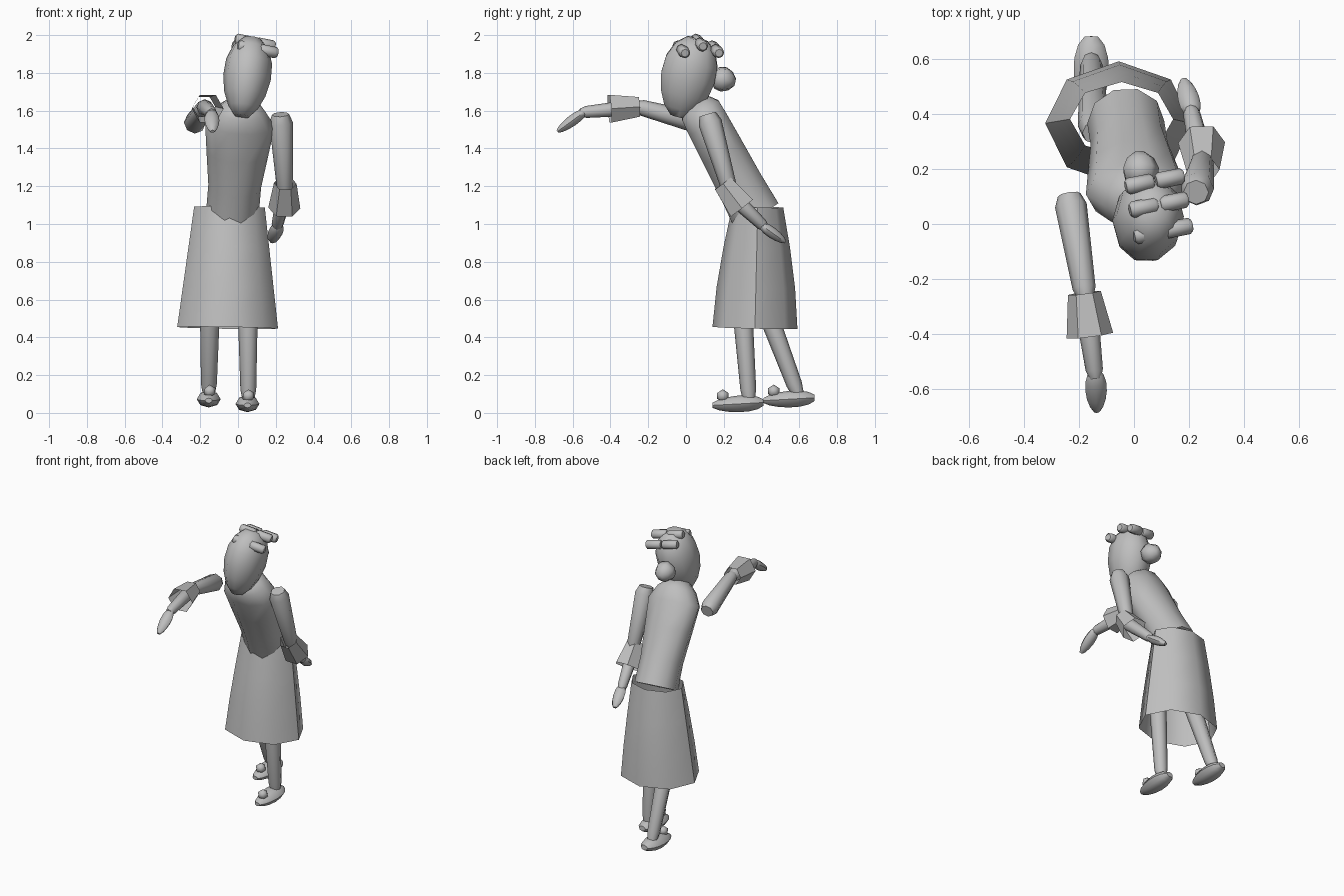
import bpy
import bmesh
import math
from mathutils import Vector

default_cube = bpy.data.objects.get("Cube")
if default_cube:
    bpy.data.objects.remove(default_cube, do_unlink=True)

shade = 0.52
grey = bpy.data.materials.new("plain grey")
grey.use_nodes = True
grey.diffuse_color = (shade, shade, shade, 1)
grey.node_tree.nodes["Principled BSDF"].inputs["Base Color"].default_value = grey.diffuse_color


def finish(name, bm):
    """Turn a bmesh into a smooth shaded object that keeps its sharp edges."""
    bmesh.ops.recalc_face_normals(bm, faces=bm.faces)
    mesh = bpy.data.meshes.new(name)
    bm.to_mesh(mesh)
    bm.free()
    mesh.materials.append(grey)
    part = bpy.data.objects.new(name, mesh)
    bpy.context.collection.objects.link(part)
    bpy.ops.object.select_all(action="DESELECT")
    part.select_set(True)
    bpy.context.view_layer.objects.active = part
    bpy.ops.object.shade_smooth_by_angle(angle=math.radians(50))


def loft(name, start, end, profile, sides=8, capped=True):
    """Skin elliptical rings (fraction, half width, half depth) from start to end."""
    start, end = Vector(start), Vector(end)
    axis = (end - start).normalized()
    sideways = abs(axis.x) > abs(axis.y) + abs(axis.z)
    reference = Vector((0, 1, 0)) if sideways else Vector((1, 0, 0))
    across = (reference - axis * reference.dot(axis)).normalized()
    depthwise = axis.cross(across)
    bm = bmesh.new()
    loops = []
    for fraction, width, depth in profile:
        centre = start.lerp(end, fraction)
        angles = [math.tau * corner / sides for corner in range(sides)]
        loops.append([
            bm.verts.new(centre + across * width * math.cos(angle) + depthwise * depth * math.sin(angle))
            for angle in angles
        ])
    for low, high in zip(loops, loops[1:]):
        for corner in range(sides):
            bm.faces.new((low[corner - 1], low[corner], high[corner], high[corner - 1]))
    if capped:
        bm.faces.new(loops[0])
        bm.faces.new(loops[-1])
    finish(name, bm)


def limb(name, start, end, start_radius, end_radius):
    """Tapered tube with softly rounded ends."""
    profile = []
    for fraction, scale in ((0, 0.7), (0.1, 1), (0.9, 1), (1, 0.7)):
        radius = scale * (start_radius + (end_radius - start_radius) * fraction)
        profile.append((fraction, radius, radius))
    loft(name, start, end, profile)


def egg(name, start, end, width, depth, sides=8, steps=6):
    """Blunt ellipsoid, a little fuller toward its end."""
    profile = []
    blunt = 0.35
    for step in range(steps + 1):
        angle = blunt + (math.pi - 2 * blunt) * step / steps
        fraction = (1 - math.cos(angle) / math.cos(blunt)) / 2
        scale = math.sin(angle) * (0.85 + fraction / 4)
        profile.append((fraction, width * scale, depth * scale))
    loft(name, start, end, profile, sides)


def cuff(name, start, end, start_radius, end_radius):
    """Flared open sleeve end."""
    profile = [(0, start_radius, start_radius), (1, end_radius, end_radius)]
    loft(name, start, end, profile, sides=6, capped=False)


# Leaning torso: hips, waist, chest, shoulders, neck
torso_profile = [
    (0, 0.14, 0.14),
    (0.25, 0.14, 0.13),
    (0.55, 0.165, 0.125),
    (0.8, 0.185, 0.12),
    (0.92, 0.13, 0.115),
    (1, 0.07, 0.07),
]
loft("torso", (-0.03, 0.37, 1.05), (0.02, 0.05, 1.65), torso_profile, sides=10)
limb("neck", (0.02, 0.07, 1.6), (0.04, 0.03, 1.75), 0.06, 0.05)

# Head and hair bun
egg("head", (0.02, -0.04, 1.57), (0.075, 0.06, 1.98), 0.13, 0.155, sides=10)
egg("hair_bun", (0.02, 0.26, 1.75), (0.025, 0.14, 1.78), 0.07, 0.07, sides=7, steps=4)

# Hair rollers, two to each row
roller_reach = Vector((0.05, 0.01, -0.01))
roller_gap = Vector((0.11, 0.02, -0.02))
roller_rows = {"front": (0.05, -0.035, 1.935), "top": (0.035, 0.06, 1.97), "back": (0.02, 0.145, 1.935)}
for row, position in roller_rows.items():
    for index, side in enumerate(("right", "left")):
        centre = Vector(position) + roller_gap * index
        limb(f"{row}_{side}_hair_roller", centre - roller_reach, centre + roller_reach, 0.03, 0.03)

# Skirt, flared evenly at the sides and curved front and back
skirt_profile = []
for step in range(4):
    fraction = step / 3
    skirt_profile.append((fraction, 0.267 - 0.08 * fraction, 0.225 - 0.09 * fraction ** 1.5))
loft("skirt", (-0.055, 0.365, 0.45), (-0.045, 0.38, 1.09), skirt_profile, capped=False)

# Left arm, hanging back
limb("left_upper_arm", (0.225, 0.115, 1.58), (0.25, 0.24, 1.15), 0.065, 0.04)
cuff("left_cuff", (0.25, 0.195, 1.215), (0.245, 0.295, 1.085), 0.06, 0.085)
limb("left_forearm", (0.25, 0.22, 1.17), (0.205, 0.42, 0.98), 0.045, 0.03)
egg("left_hand", (0.18, 0.525, 0.905), (0.215, 0.39, 1), 0.04, 0.03)

# Right arm, reaching forward
limb("right_upper_arm", (-0.235, 0.105, 1.525), (-0.175, -0.27, 1.625), 0.06, 0.04)
cuff("right_cuff", (-0.18, -0.25, 1.62), (-0.16, -0.405, 1.61), 0.06, 0.085)
limb("right_forearm", (-0.18, -0.25, 1.62), (-0.14, -0.56, 1.59), 0.045, 0.03)
egg("right_hand", (-0.135, -0.68, 1.49), (-0.14, -0.53, 1.6), 0.04, 0.03)

# Legs, continuing up inside the skirt
limb("left_leg", (0.05, 0.28, 0.8), (0.055, 0.335, 0.05), 0.06, 0.04)
limb("right_leg", (-0.145, 0.33, 0.8), (-0.155, 0.6, 0.08), 0.06, 0.04)

# Slippers with pompoms
slipper_toes = {"left": (0.05, 0.14, 0.04), "right": (-0.155, 0.41, 0.065)}
for side, toe in slipper_toes.items():
    toe = Vector(toe)
    egg(side + "_slipper", toe, toe + Vector((0, 0.27, 0.015)), 0.065, 0.045)
    pompom = bmesh.new()
    bmesh.ops.create_icosphere(pompom, subdivisions=1, radius=0.035)
    bmesh.ops.translate(pompom, verts=pompom.verts, vec=toe + Vector((0.005, 0.055, 0.05)))
    finish(side + "_pompom", pompom)
